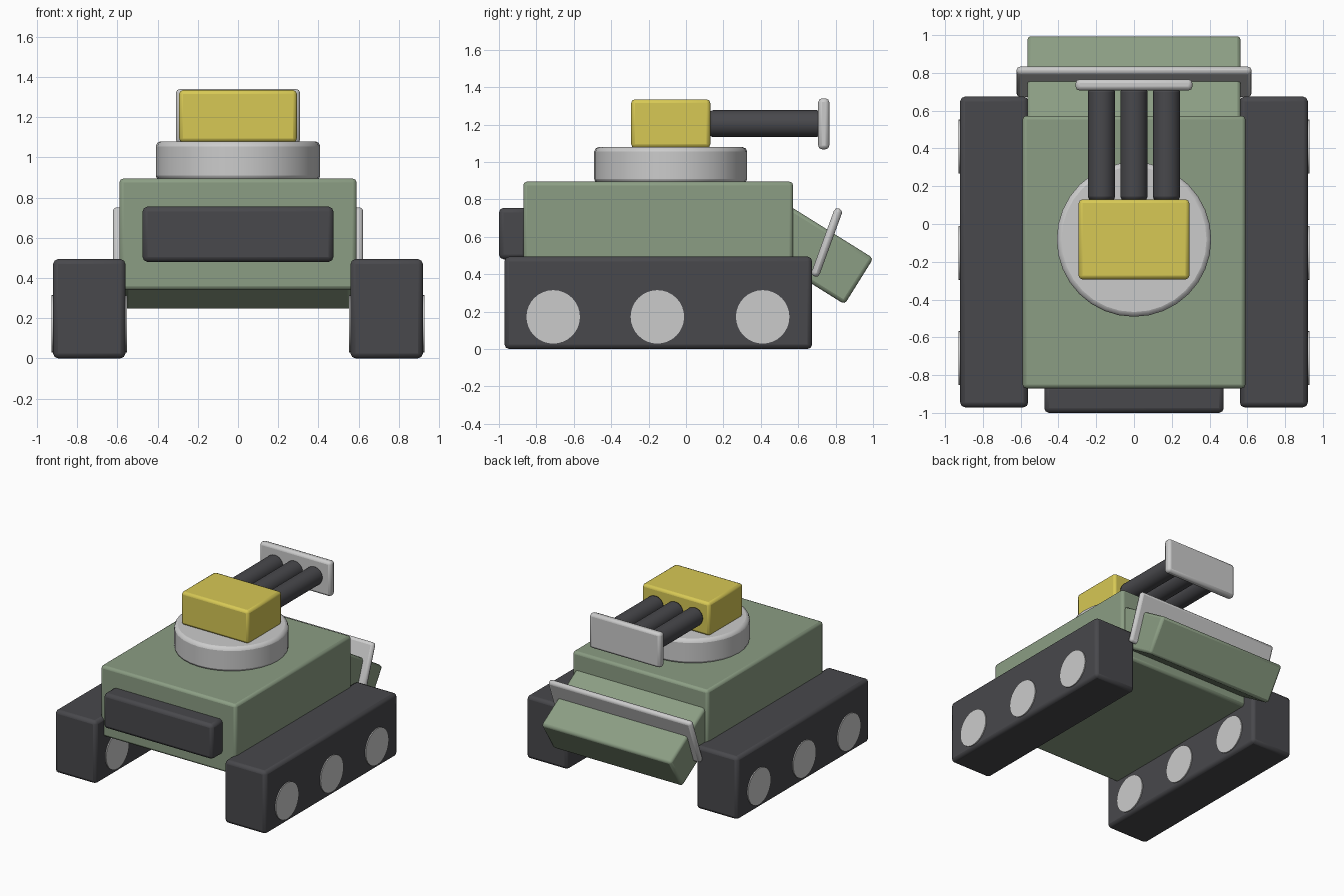
import bpy
from math import radians, cos, sin

if "Cube" in bpy.data.objects:
    bpy.data.objects.remove(bpy.data.objects["Cube"])


def material(name, rgb):
    m = bpy.data.materials.new(name)
    m.diffuse_color = (*rgb, 1)
    m.use_nodes = True
    m.node_tree.nodes["Principled BSDF"].inputs["Base Color"].default_value = m.diffuse_color
    return m


GREEN = material("green", (0.26, 0.34, 0.23))
DARK = material("dark", (0.065, 0.065, 0.072))
YELLOW = material("yellow", (0.68, 0.58, 0.09))


def finish(ob, name, mat, bevel):
    ob.name = name
    if mat:
        ob.data.materials.append(mat)
    bpy.ops.object.transform_apply(location=False, rotation=True, scale=True)
    bpy.ops.object.shade_smooth_by_angle(angle=radians(30))
    if bevel:
        b = ob.modifiers.new("bevel", 'BEVEL')
        b.width, b.segments, b.limit_method = bevel, 2, 'ANGLE'
    return ob


def box(name, centre, size, mat=None, bevel=0.02, tilt=0):
    bpy.ops.mesh.primitive_cube_add(size=1, location=centre)
    ob = bpy.context.object
    ob.scale = size
    ob.rotation_euler.x = radians(tilt)
    return finish(ob, name, mat, bevel)


def span(name, x, y, z, mat=None, bevel=0.02):
    pairs = (x, y, z)
    return box(name, [(a + b) / 2 for a, b in pairs], [b - a for a, b in pairs], mat, bevel)


def cylinder(name, centre, r, depth, rot=(0, 0, 0), mat=None, bevel=0.02):
    bpy.ops.mesh.primitive_cylinder_add(vertices=32, radius=r, depth=depth,
                                        location=centre, rotation=rot)
    return finish(bpy.context.object, name, mat, bevel)


# Hull and rear box
span("hull", (-0.59, 0.59), (-0.87, 0.573), (0.34, 0.895), GREEN)
span("end_box", (-0.475, 0.475), (-1.0, -0.85), (0.48, 0.755), DARK, 0.025)

# Sloped nose and the leaning shield plate it passes through
a = radians(32)
box("sloped_nose", (0, 0.925 - 0.3 * cos(a), 0.362 + 0.3 * sin(a)),
    (1.13, 0.6, 0.29), GREEN, tilt=-32)
box("shield_plate", (0, 0.753, 0.57), (1.245, 0.045, 0.385), tilt=-20)

# Tracks with wheel discs showing on both faces
for side, s in (("left", -1), ("right", 1)):
    box(f"track_{side}", (s * 0.74, -0.148, 0.247), (0.36, 1.645, 0.494), DARK, 0.025)
    for i, y in enumerate((-0.71, -0.153, 0.41)):
        cylinder(f"wheel_{side}_{i + 1}", (s * 0.74, y, 0.172), 0.143, 0.376,
                 (0, radians(90), 0), bevel=0)

# Turret
cylinder("turret_ring", (0, -0.082, 0.982), 0.409, 0.196, bevel=0.025)
span("turret_box", (-0.293, 0.293), (-0.293, 0.13), (1.075, 1.335), YELLOW)

# Triple barrels and muzzle plate
for i, x in enumerate((-0.172, 0, 0.172)):
    cylinder(f"barrel_{i + 1}", (x, 0.422, 1.205), 0.072, 0.595,
             (radians(90), 0, 0), DARK)
span("muzzle_plate", (-0.309, 0.309), (0.707, 0.766), (1.068, 1.34))
